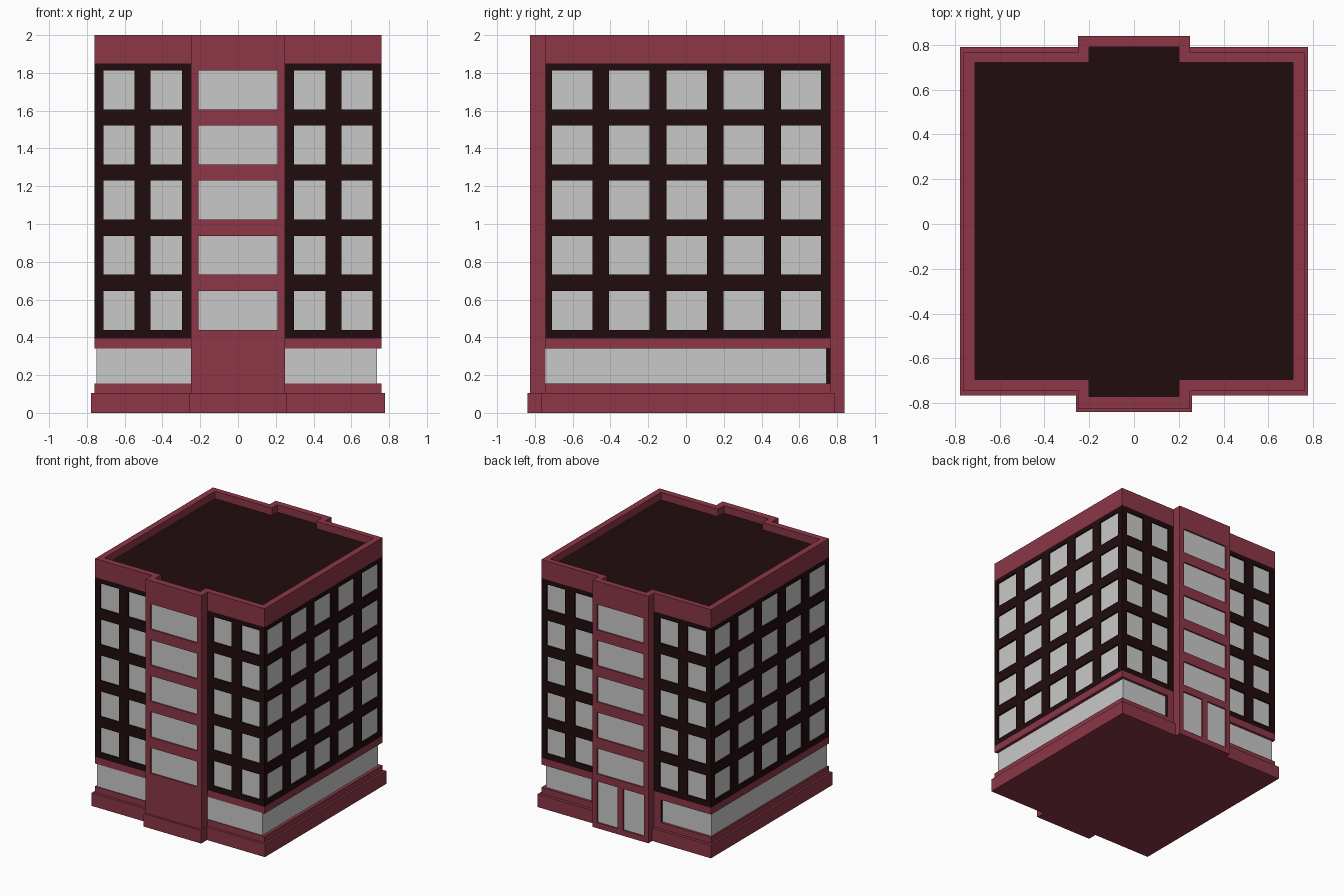
import bpy, bmesh
from mathutils import Vector

cube = bpy.data.objects.get("Cube")
if cube:
    bpy.data.objects.remove(cube, do_unlink=True)


def material(name, rgb):
    m = bpy.data.materials.new(name)
    m.use_nodes = True
    m.diffuse_color = (*rgb, 1)
    m.node_tree.nodes["Principled BSDF"].inputs["Base Color"].default_value = (*rgb, 1)
    return m


RED = material("brick_red", (0.262, 0.037, 0.063))
DARK = material("dark_brown", (0.0152, 0.0037, 0.004))
GLASS = material("pale_glass", (0.584, 0.584, 0.584))


def finish(name, bm, *mats):
    mesh = bpy.data.meshes.new(name)
    bm.to_mesh(mesh)
    bm.free()
    for m in mats:
        mesh.materials.append(m)
    ob = bpy.data.objects.new(name, mesh)
    bpy.context.collection.objects.link(ob)
    return ob


def box(name, x, y, z, *mats):
    bm = bmesh.new()
    bmesh.ops.create_cube(bm, size=1)
    for v in bm.verts:
        v.co = [r[0] if c < 0 else r[1] for c, r in zip(v.co, (x, y, z))]
    bm.normal_update()
    return finish(name, bm, *mats)


def facade(name, origin, u, us, zs, wall, depth=0.012):
    """Upright wall along u; every odd cell of the grid is a recessed pane."""
    bm = bmesh.new()
    u, up, o = Vector(u), Vector((0, 0, 1)), Vector((*origin, 0))
    inward = -u.cross(up) * depth

    def quad(points, mat):
        bm.faces.new([bm.verts.new(p) for p in points]).material_index = mat

    for i in range(len(us) - 1):
        for j in range(len(zs) - 1):
            a, b, c, d = zs[j], zs[j + 1], us[i], us[i + 1]
            rim = [o + u * s + up * t for s, t in ((c, a), (d, a), (d, b), (c, b))]
            if i % 2 and j % 2:
                pane = [p + inward for p in rim]
                quad(pane, 1)
                for k in range(4):
                    n = (k + 1) % 4
                    quad((rim[k], rim[n], pane[n], pane[k]), 0)
            else:
                quad(rim, 0)
    bmesh.ops.remove_doubles(bm, verts=bm.verts, dist=0.0001)
    return finish(name, bm, wall, GLASS)


def cuts(start, end, first, pitch, width, count):
    inner = [first + pitch * i + w for i in range(count) for w in (0, width)]
    return [start, *inner, end]


# Main dimensions
W, FRONT, BACK = 0.76, -0.745, 0.765
TW, TFRONT, TBACK = 0.25, -0.825, 0.84
BAND, EAVE, TOP, ROOF = 0.395, 1.85, 2.0, 1.94
floors = cuts(BAND, EAVE, 0.44, 0.2915, 0.206, 5)

# Plinth, ground floor glazing and band
box("plinth", (-0.777, 0.777), (-0.765, 0.79), (0, 0.105), RED)
box("front_tower_plinth", (-0.258, 0.258), (-0.84, -0.765), (0, 0.105), RED)
box("back_tower_floor", (-0.245, 0.245), (0.79, 0.835), (0, 0.03), RED)
box("base_course", (-W, W), (FRONT, BACK), (0.105, 0.155), RED)
box("shop_glazing", (-0.748, 0.735), (-0.738, 0.745), (0.155, 0.34), GLASS)
box("floor_band", (-W, W), (FRONT, BACK), (0.34, BAND), RED)

# Piers beside the rear tower, dark on their outer ends
for side, word in ((1, "left"), (-1, "right")):
    x = sorted((side * 0.25, side * 0.31))
    pier = box(f"back_pier_{word}", x, (0.72, BACK), (0.155, 0.34), RED, DARK)
    for f in pier.data.polygons:
        f.material_index = int(f.normal.x * side > 0.5)

# Dark upper walls with windows
sides = cuts(FRONT, BACK, -0.71, 0.303, 0.214, 5)
wing = cuts(TW, W, 0.297, 0.25, 0.166, 2)
wing_mirror = [-u for u in reversed(wing)]
facade("left_wall", (W, 0), (0, 1, 0), sides, floors, DARK)
facade("right_wall", (-W, 0), (0, -1, 0), [-u for u in reversed(sides)], floors, DARK)
for word, y, d in (("front", FRONT, 1), ("back", BACK, -1)):
    facade(f"{word}_wall_a", (0, y), (d, 0, 0), wing, floors, DARK)
    facade(f"{word}_wall_b", (0, y), (d, 0, 0), wing_mirror, floors, DARK)

# Projecting towers
tower_us = [-TW, -0.208, 0.208, TW]
for word, y, wall, d, base in (("front", TFRONT, FRONT, 1, 0.105), ("back", TBACK, BACK, -1, 0)):
    facade(f"{word}_tower_face", (0, y), (d, 0, 0), tower_us, floors, RED)
    lo, hi = sorted((y, wall))
    facade(f"{word}_tower_left", (TW, 0), (0, 1, 0), [lo, hi], [base, EAVE], RED)
    facade(f"{word}_tower_right", (-TW, 0), (0, -1, 0), [-hi, -lo], [base, EAVE], RED)
facade("front_tower_base", (0, TFRONT), (1, 0, 0), [-TW, TW], [0.105, BAND], RED)
facade("back_doors", (0, TBACK), (-1, 0, 0), cuts(-TW, TW, -0.21, 0.235, 0.185, 2),
       [0, 0.045, 0.38, BAND], RED)


# Parapet and roof
def outline(w, front, back, tw, tfront, tback):
    right = [(tw, tfront), (tw, front), (w, front), (w, back), (tw, back), (tw, tback)]
    return right + [(-x, y) for x, y in reversed(right)]


outer = outline(W, FRONT, BACK, TW, TFRONT, TBACK)
inner = outline(0.71, -0.695, 0.72, 0.2, -0.77, 0.79)
bm = bmesh.new()
loops = [[bm.verts.new((x, y, z)) for x, y in pts]
         for pts, z in ((outer, EAVE), (outer, TOP), (inner, TOP), (inner, EAVE))]
for k in range(4):
    a, b = loops[k], loops[(k + 1) % 4]
    for i in range(len(a)):
        n = (i + 1) % len(a)
        bm.faces.new((a[i], a[n], b[n], b[i]))
finish("parapet", bm, RED)

bm = bmesh.new()
bm.faces.new([bm.verts.new((x, y, ROOF)) for x, y in inner])
finish("roof", bm, DARK)
